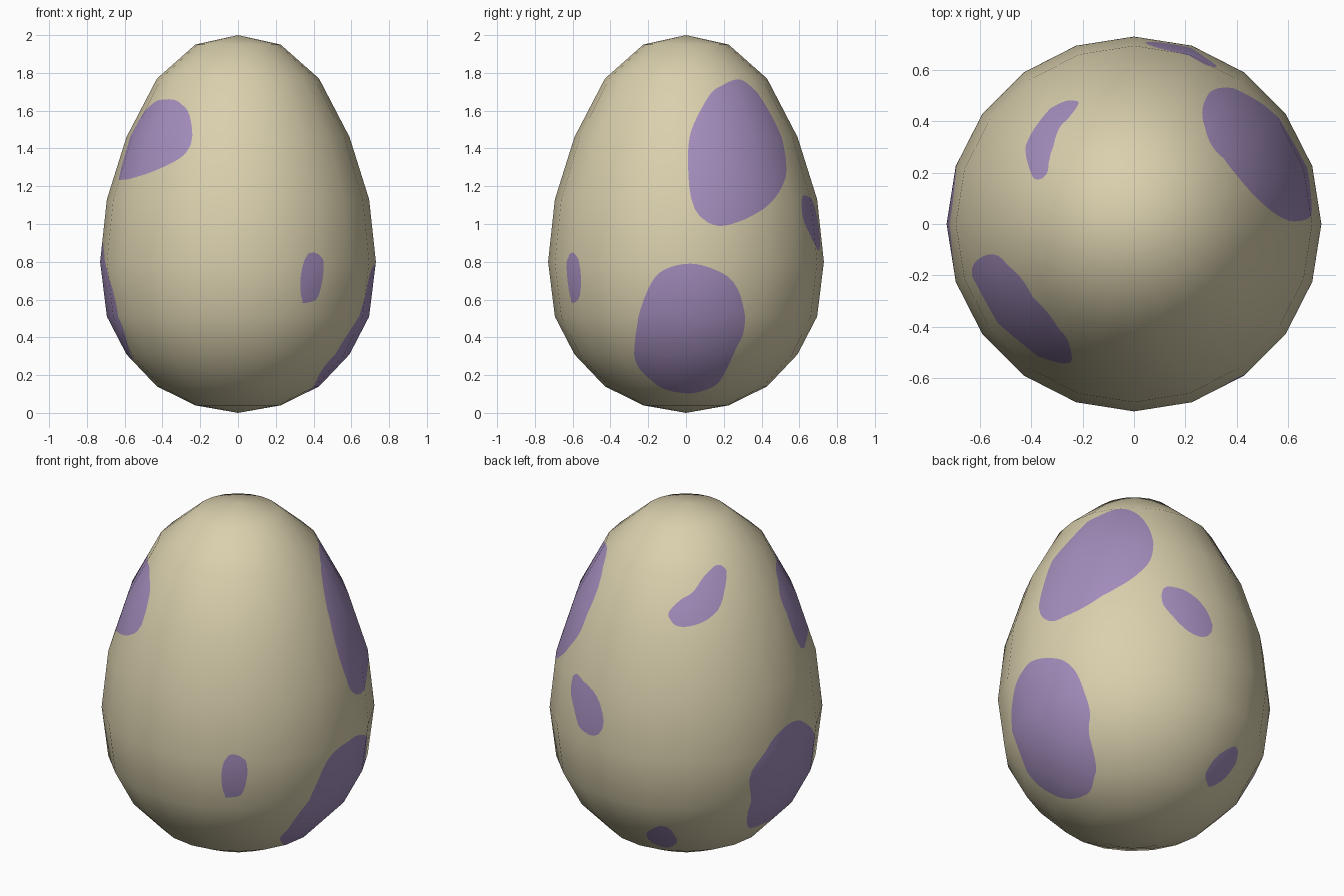
import bpy, bmesh, math
from mathutils import Vector

if "Cube" in bpy.data.objects:
    bpy.data.objects.remove(bpy.data.objects["Cube"])

SEG = 20
# Egg profile: radius follows a ten-ring sphere, heights give the egg shape
HEIGHTS = [0, .04, .14, .31, .51, .80, 1.13, 1.46, 1.77, 1.95, 2]
RADII = [.73 * math.sin(math.pi * i / 10) for i in range(11)]

# Painted spots: outline control points as (azimuth in degrees, height)
upper_right = [(38, 1.765), (47, 1.75), (55, 1.68), (59.5, 1.57), (60, 1.43), (56.6, 1.30),
               (48, 1.18), (36, 1.08), (23, 1.01), (12, .995), (3.5, 1.09), (1, 1.3),
               (3, 1.5), (15, 1.68), (26, 1.735)]
lower_right = [(2.4, .79), (-7, .77), (-13.3, .718), (-18.5, .6), (-22.7, .47), (-27.3, .336),
               (-29, .24), (-23.3, .167), (-14.6, .12), (3, .103), (16.5, .125), (23.8, .177),
               (25.8, .326), (28.3, .427), (25, .6), (20, .7), (12, .76)]
small_front = [(-57, .85), (-60.2, .824), (-62, .75), (-62, .654), (-60.6, .596), (-57.6, .585),
               (-53.4, .607), (-51.5, .68), (-51, .76), (-52.2, .824)]
upper_front = [(195, 1.25), (203, 1.235), (214, 1.248), (224, 1.274), (236, 1.322), (243, 1.375),
               (245.5, 1.44), (244, 1.51), (239, 1.597), (229, 1.65), (217, 1.66), (204, 1.64),
               (193.5, 1.547), (192, 1.42)]
lower_left = [(179, .906), (171, .888), (164, .846), (159, .776), (154, .67), (155.5, .52),
              (156, .415), (160, .303), (169, .275), (182, .28), (195, .32), (202, .44),
              (202, .58), (197, .74), (187, .86)]
small_back = [(65.5, 1.152), (62.6, 1.106), (62.8, 1.03), (66.8, .96), (72.4, .882), (79.5, .859),
              (84.7, .893), (86.4, .966), (82.7, 1.068), (75.8, 1.128)]
upper_back = [(114.5, 1.585), (121.6, 1.653), (129.6, 1.69), (138.3, 1.762), (148, 1.797),
              (154, 1.79), (155.5, 1.76), (151, 1.68), (145.4, 1.605), (136.5, 1.55),
              (127, 1.528), (119, 1.53)]
low_back = [(113, .17), (105, .185), (102, .215), (103, .29), (110.8, .367), (116, .36),
            (119, .3), (119.5, .23)]
SPOTS = [upper_right, lower_right, small_front, upper_front,
         lower_left, small_back, upper_back, low_back]


def smooth_loop(pts, steps=6):
    """Closed Catmull-Rom curve through the points."""
    out, n = [], len(pts)
    for i in range(n):
        a, b, c, d = (Vector(pts[(i + k) % n]) for k in (-1, 0, 1, 2))
        for s in range(steps):
            t = s / steps
            out.append(b + .5 * t * (c - a + t * (2*a - 5*b + 4*c - d + t * (3*b - 3*c + d - a))))
    return out


def make_test(pts):
    """Inside test of a spot for points on the egg."""
    loop = smooth_loop(pts)
    mid = sum(p.x for p in loop) / len(loop)
    lo, hi = min(p.y for p in loop), max(p.y for p in loop)
    left, right = min(p.x for p in loop), max(p.x for p in loop)

    def inside(co):
        if not lo < co.z < hi:
            return False
        a = (math.degrees(math.atan2(co.y, co.x)) - mid + 180) % 360 - 180 + mid
        if not left < a < right:
            return False
        hit = False
        for p, q in zip(loop, loop[1:] + loop[:1]):
            if (p.y > co.z) != (q.y > co.z) and a < p.x + (co.z - p.y) * (q.x - p.x) / (q.y - p.y):
                hit = not hit
        return hit
    return inside


# Low-poly egg shell
bm = bmesh.new()
rings = [[bm.verts.new((r * math.cos(2*math.pi*k/SEG), r * math.sin(2*math.pi*k/SEG), z))
          for k in range(SEG)] for r, z in zip(RADII[1:-1], HEIGHTS[1:-1])]
bottom, top = bm.verts.new((0, 0, 0)), bm.verts.new((0, 0, 2))
for k in range(SEG):
    j = (k + 1) % SEG
    bm.faces.new((bottom, rings[0][j], rings[0][k]))
    bm.faces.new((top, rings[-1][k], rings[-1][j]))
    for a, b in zip(rings, rings[1:]):
        bm.faces.new((a[k], a[j], b[j], b[k]))
bm.normal_update()
slopes = [(0, -1)] + [(r[0].normal.x, r[0].normal.z) for r in rings] + [(0, 1)]

# Flat subdivision, then cut every spot outline into the shell
bmesh.ops.subdivide_edges(bm, edges=bm.edges[:], cuts=7, use_grid_fill=True)
for pts in SPOTS:
    inside = make_test(pts)
    state = {v: inside(v.co) for v in bm.verts}
    cut = []
    for e in [e for e in bm.edges if state[e.verts[0]] != state[e.verts[1]]]:
        v, w = e.verts
        lo, hi = 0.0, 1.0
        for _ in range(10):
            t = (lo + hi) / 2
            if inside(v.co.lerp(w.co, t)) == state[v]:
                lo = t
            else:
                hi = t
        cut.append(bmesh.utils.edge_split(e, v, min(max(lo, .02), .98))[1])
    bmesh.ops.connect_verts(bm, verts=cut)
    for f in bm.faces:
        if inside(f.calc_center_median()):
            f.material_index = 1
for f in bm.faces:
    f.smooth = True

mesh = bpy.data.meshes.new("egg_shell")
bm.to_mesh(mesh)
bm.free()


def shell_normal(co):
    """Smooth normal of the low-poly egg, blended between its rings."""
    i = next((n for n in range(9) if co.z <= HEIGHTS[n + 1]), 9)
    t = (co.z - HEIGHTS[i]) / (HEIGHTS[i + 1] - HEIGHTS[i])
    nr, nz = Vector(slopes[i]).lerp(Vector(slopes[i + 1]), t)
    a = math.atan2(co.y, co.x)
    return Vector((nr * math.cos(a), nr * math.sin(a), nz)).normalized()


mesh.normals_split_custom_set_from_vertices([shell_normal(v.co) for v in mesh.vertices])

# Colours
for name, col in (("cream shell", (.70, .63, .42, 1)), ("purple spots", (.37, .27, .51, 1))):
    m = bpy.data.materials.new(name)
    m.diffuse_color = col
    m.use_nodes = True
    m.node_tree.nodes["Principled BSDF"].inputs["Base Color"].default_value = m.diffuse_color
    mesh.materials.append(m)
egg = bpy.data.objects.new("egg_shell", mesh)
bpy.context.collection.objects.link(egg)
